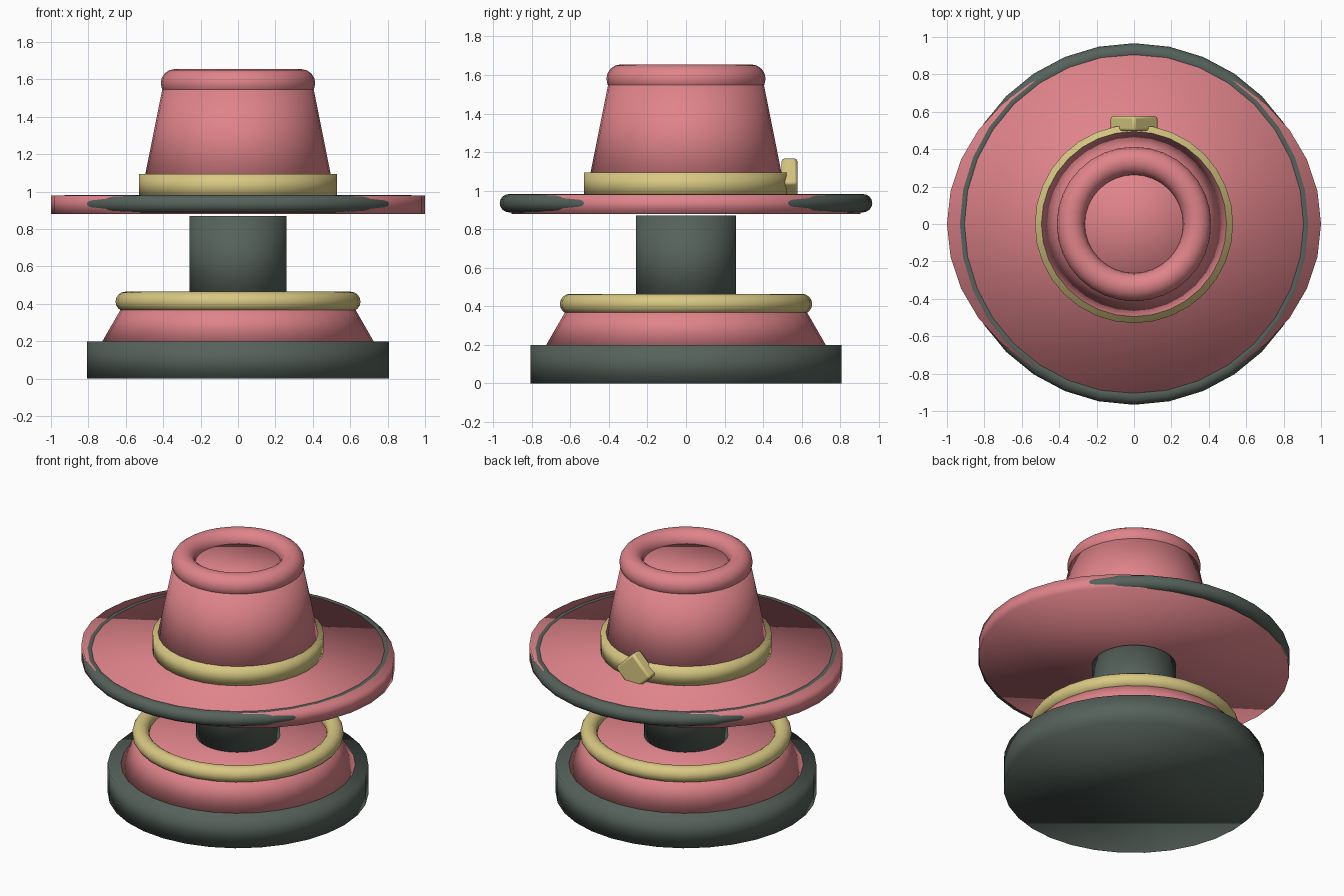
import bpy
from math import radians

cube = bpy.data.objects.get("Cube")
if cube:
    bpy.data.objects.remove(cube, do_unlink=True)

SIDES = 32


def make_material(name, rgb):
    mat = bpy.data.materials.new(name)
    mat.use_nodes = True
    mat.diffuse_color = (*rgb, 1)
    mat.node_tree.nodes["Principled BSDF"].inputs["Base Color"].default_value = (*rgb, 1)
    return mat


pink = make_material("dusty_pink", (0.74, 0.23, 0.255))
gold = make_material("pale_gold", (0.69, 0.58, 0.225))
green = make_material("dark_grey_green", (0.093, 0.122, 0.105))


def finish(name, mat):
    obj = bpy.context.object
    obj.name = obj.data.name = name
    obj.data.materials.append(mat)
    bpy.ops.object.shade_smooth()
    return obj


def drum(name, mat, z_low, z_high, r_low, r_high=None):
    """Closed cylinder, or a tapered one when the top radius differs."""
    bpy.ops.mesh.primitive_cone_add(
        vertices=SIDES, radius1=r_low, radius2=r_high or r_low,
        depth=z_high - z_low, location=(0, 0, (z_low + z_high) / 2))
    return finish(name, mat)


def ring(name, mat, z, radius, tube):
    bpy.ops.mesh.primitive_torus_add(
        major_segments=SIDES, minor_segments=16, major_radius=radius,
        minor_radius=tube, location=(0, 0, z))
    return finish(name, mat)


# Stand
drum("stand_base", green, 0, 0.2, 0.807)
drum("stand_shoulder", pink, 0.2, 0.4, 0.725, 0.61)
ring("stand_ring", gold, 0.412, 0.602, 0.053)
drum("stand_post", green, 0.4, 0.87, 0.26)

# Oval brim, with a round trim that emerges at the front and back
brim = drum("hat_brim", pink, 0.88, 0.98, 1)
brim.scale.y = 0.905
ring("brim_trim", green, 0.935, 0.919, 0.0475)

# Crown with a rolled top edge
drum("hat_crown", pink, 0.98, 1.58, 0.518, 0.398)
ring("crown_roll", pink, 1.58, 0.338, 0.075)

# Band and diamond buckle at the back
drum("hat_band", gold, 0.97, 1.095, 0.53)
bpy.ops.mesh.primitive_cube_add(
    size=1, location=(0, 0.537, 1.042), rotation=(0, radians(45), 0))
buckle = finish("band_buckle", gold)
buckle.scale = (0.185, 0.082, 0.185)
bpy.ops.object.transform_apply(location=False, rotation=False, scale=True)
bevel = buckle.modifiers.new("soft_edges", "BEVEL")
bevel.width = 0.015
bevel.segments = 2
bpy.ops.object.shade_smooth_by_angle(angle=radians(30))
